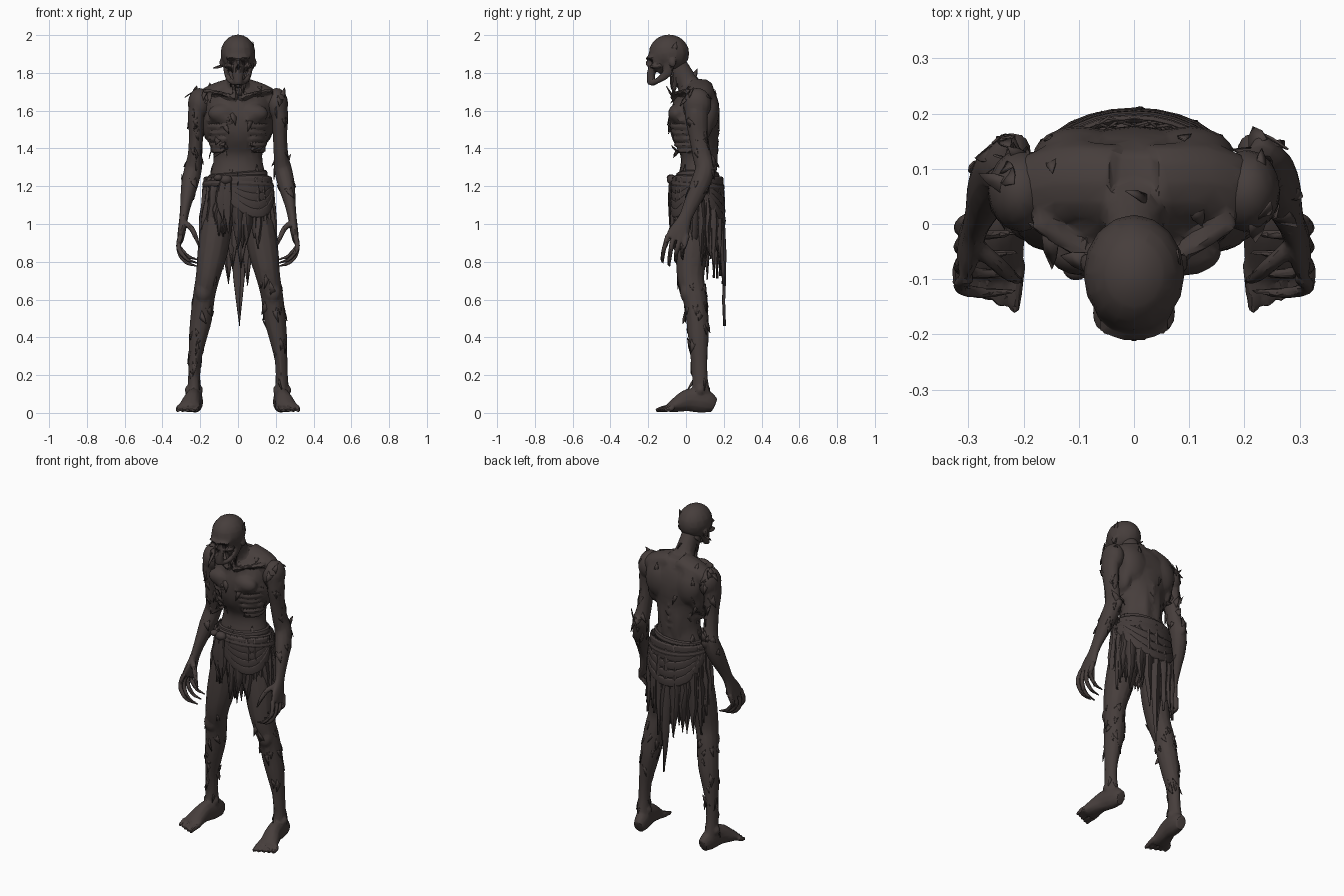
import bpy, bmesh, math, random
from mathutils import Vector, Matrix

random.seed(7)
if "Cube" in bpy.data.objects:
    bpy.data.objects.remove(bpy.data.objects["Cube"])
UP, DEPTH = (0, 0, 1), (0, 1, 0)

def material(name, colour):
    mat = bpy.data.materials.new(name)
    mat.use_nodes = True
    mat.diffuse_color = (*colour, 1)
    mat.node_tree.nodes["Principled BSDF"].inputs["Base Color"].default_value = (*colour, 1)
    return mat

skin = material("dark withered skin", (.062, .048, .045))
cloth = material("dark worn cloth", (.058, .045, .043))
hollow = material("black hollow", (.012, .009, .009))

def tube(bm, keys, side=(1, 0, 0), n=12, steps=3):
    """Loft ellipses (x, y, z, radius along side, other radius) along a smooth path."""
    keys = [Vector(k) for k in keys]
    keys = [keys[0] * 2 - keys[1]] + keys + [keys[-1] * 2 - keys[-2]]
    path, rings = [], []
    for a, b, c, d in zip(keys, keys[1:], keys[2:], keys[3:]):
        for t in (s / steps for s in range(steps)):
            path.append((b * 2 + (c - a) * t + (a * 2 - b * 5 + c * 4 - d) * t ** 2
                         + (b * 3 - a - c * 3 + d) * t ** 3) * .5)
    path.append(keys[-2])
    spots = [Vector(p[:3]) for p in path]
    for i, p in enumerate(path):
        along = (spots[min(i + 1, len(spots) - 1)] - spots[max(i - 1, 0)]).normalized()
        u = (Vector(side) - along * along.dot(side)).normalized()
        v = along.cross(u)
        turns = [math.tau * j / n for j in range(n)]
        rings.append([bm.verts.new(spots[i] + u * p[3] * math.cos(t) + v * p[4] * math.sin(t)) for t in turns])
    for lo, hi in zip(rings, rings[1:]):
        for j in range(n):
            bm.faces.new((lo[j - 1], lo[j], hi[j], hi[j - 1]))
    bm.faces.new(rings[0][::-1])
    bm.faces.new(rings[-1])

def mirrored(bm, sign, keys, **options):
    tube(bm, [(sign * k[0], *k[1:]) for k in keys], **options)

def blob(bm, centre, radii):
    place = Matrix.Translation(centre) @ Matrix.Diagonal((*radii, 1))
    bmesh.ops.create_uvsphere(bm, u_segments=16, v_segments=10, radius=1, matrix=place)

def finish(name, bm, mat):
    bmesh.ops.recalc_face_normals(bm, faces=bm.faces)
    mesh = bpy.data.meshes.new(name)
    bm.to_mesh(mesh)
    bm.free()
    mesh.materials.append(mat)
    ob = bpy.data.objects.new(name, mesh)
    bpy.context.collection.objects.link(ob)
    return ob

def sculpt(name, bm, voxel, ratio):
    """Fuse the overlapping volumes into one faceted skin."""
    ob = finish(name, bm, skin)
    fuse = ob.modifiers.new("fuse", 'REMESH')
    fuse.mode, fuse.voxel_size = 'VOXEL', voxel
    ob.modifiers.new("soften", 'SMOOTH').iterations = 2
    ob.modifiers.new("facets", 'DECIMATE').ratio = ratio
    ob.data = bpy.data.meshes.new_from_object(ob.evaluated_get(bpy.context.evaluated_depsgraph_get()))
    ob.modifiers.clear()
    ob.data.materials.clear()
    ob.data.materials.append(skin)
    return ob

# Torso: ribcage, neck, shoulder slope, collarbones, chest, shoulder blades, ribs, spine
bm = bmesh.new()
tube(bm, [(0, .06, 1.1, .14, .09), (0, .06, 1.22, .155, .105), (0, .065, 1.32, .132, .092), (0, .065, 1.4, .132, .104),
          (0, .045, 1.5, .16, .13), (0, .05, 1.6, .178, .128), (0, .06, 1.68, .16, .105), (0, .065, 1.75, .08, .06)], n=20)
tube(bm, [(0, .05, 1.67, .08, .08), (0, .0, 1.765, .054, .056), (0, -.055, 1.86, .048, .05)])
for s in (1, -1):
    mirrored(bm, s, [(.03, .075, 1.725, .05, .07), (.12, .075, 1.69, .055, .075), (.2, .06, 1.65, .05, .06)], side=UP)
    mirrored(bm, s, [(.015, -.07, 1.665, .014, .014), (.08, -.06, 1.69, .011, .014), (.18, .01, 1.705, .014, .02)], side=UP, n=8)
    mirrored(bm, s, [(.012, -.065, 1.67, .012, .012), (.045, -.07, 1.82, .01, .01)], n=8)
    blob(bm, (s * .085, -.05, 1.585), (.075, .045, .05))
    blob(bm, (s * .1, .12, 1.6), (.085, .058, .11))
    blob(bm, (s * .145, .07, 1.54), (.045, .075, .11))
    blob(bm, (s * .035, .145, 1.38), (.035, .024, .15))
    for k in range(6):
        turns = [.25 + k * .06 + j * .4 for j in range(6)]
        tube(bm, [(s * (.17 - .006 * k) * math.sin(a), .043 - (.138 - .006 * k) * math.cos(a),
                   1.56 - .033 * k - .05 * math.sin(a) + .03 * a, .011, .009) for a in turns], UP, 6)
for k in range(9):
    blob(bm, (0, .166 - .0012 * (k - 4) ** 2, 1.3 + .045 * k), (.012, .014, .015))
torso = sculpt("torso", bm, .009, .15)

# Head: cranium, face, muzzle, brow, nose, cheekbones, ears, jaw, teeth
bm = bmesh.new()
blob(bm, (0, -.09, 1.903), (.092, .107, .1))
tube(bm, [(0, -.135, 1.89, .078, .064), (0, -.145, 1.845, .066, .06), (0, -.165, 1.815, .04, .045)])
tube(bm, [(0, -.18, 1.84, .034, .028), (0, -.185, 1.79, .03, .022), (0, -.182, 1.738, .024, .02)])
blob(bm, (0, -.184, 1.878), (.066, .028, .013))
blob(bm, (0, -.2, 1.845), (.011, .014, .026))
for s in (1, -1):
    blob(bm, (s * .056, -.16, 1.835), (.02, .036, .012))
    blob(bm, (s * .088, -.07, 1.855), (.01, .018, .025))
    mirrored(bm, s, [(.068, -.085, 1.86, .014, .03), (.06, -.1, 1.8, .014, .026),
                     (.044, -.145, 1.762, .014, .016), (.01, -.182, 1.745, .016, .016)], n=8)
    for x, y in ((.006, -.203), (.018, -.196)):
        for z, tip in ((1.8, 1.776), (1.75, 1.772)):
            tube(bm, [(s * x, y, z, .006, .006), (s * x, y, tip, .003, .003)], n=6)
head = sculpt("head", bm, .006, .14)

# Eye sockets and nose hole pressed into the face
head.data.materials.append(hollow)
for x, y, z, size in ((.034, -.2, 1.853, .024), (-.034, -.2, 1.853, .024), (0, -.212, 1.825, .013)):
    for v in head.data.vertices:
        reach = (v.co - Vector((x, y, z))).length / size / 1.2
        v.co.y += .022 * max(1 - reach ** 2, 0)
    for f in head.data.polygons:
        if math.hypot(f.center.x - x, f.center.z - z) < size * .55 and f.center.y < -.12:
            f.material_index = 1

limbs = []
for s, word in ((1, "left"), (-1, "right")):
    # Arm: shoulder, long forearm, palm, clawed fingers and thumb
    bm = bmesh.new()
    blob(bm, (s * .205, .06, 1.635), (.06, .075, .085))
    blob(bm, (s * .232, .135, 1.3), (.024, .03, .04))
    mirrored(bm, s, [(.205, .055, 1.68, .04, .055), (.22, .055, 1.58, .046, .062), (.222, .065, 1.47, .038, .05),
                     (.228, .085, 1.36, .039, .05), (.238, .1, 1.29, .047, .052), (.258, .07, 1.2, .044, .052),
                     (.277, .025, 1.1, .029, .04), (.288, -.005, 1.03, .023, .036),
                     (.298, -.035, .96, .021, .056), (.306, -.055, .915, .016, .058)])
    for k in range(4):
        y, drop = -.107 + .035 * k, .018 * abs(k - 1)
        mirrored(bm, s, [(.303, y + .01, .94, .013, .015), (.315, y - .005, .885, .012, .014), (.302, y - .014, .83 + drop, .012, .013),
                         (.265, y - .018, .792 + drop, .01, .011), (.21, y - .014, .775 + drop, .004, .004)], side=DEPTH, n=8)
    mirrored(bm, s, [(.285, -.04, 1.01, .016, .016), (.245, -.075, .975, .015, .015),
                     (.222, -.095, .925, .012, .012), (.2, -.105, .87, .004, .004)], side=DEPTH, n=8)
    limbs.append(sculpt(word + "_arm", bm, .006, .13))

    # Leg: thigh, bony knee, shin, ankle, splayed foot and toes
    bm = bmesh.new()
    mirrored(bm, s, [(.09, .06, 1.14, .08, .09), (.112, .045, 1., .083, .095), (.135, .03, .85, .08, .085),
                     (.16, .025, .72, .064, .072), (.18, .045, .62, .059, .064), (.195, .06, .5, .058, .06),
                     (.212, .065, .4, .048, .054), (.228, .072, .28, .034, .041), (.232, .075, .17, .033, .042),
                     (.23, .085, .06, .038, .055)])
    blob(bm, (s * .185, -.0, .64), (.042, .032, .055))
    mirrored(bm, s, [(.19, .0, .58, .014, .014), (.215, .03, .38, .012, .014), (.23, .04, .2, .01, .012)])
    mirrored(bm, s, [(.218, .15, .04, .03, .04), (.226, .1, .06, .042, .062), (.238, .02, .068, .044, .062),
                     (.252, -.045, .045, .054, .042), (.262, -.09, .025, .06, .024)])
    for x in (.2, .267):
        blob(bm, (s * x, .075, .12), (.014, .022, .024))
    for k in range(5):
        x, tip = .208 + .026 * k, -.16 + .011 * k
        mirrored(bm, s, [(x, -.07, .032, .013, .018), (x + .006, tip + .035, .022, .012, .016),
                         (x + .008, tip, .012, .009, .01)], n=8)
    for v in bm.verts:
        v.co.z = max(v.co.z, 0)
    limbs.append(sculpt(word + "_leg", bm, .007, .12))

# Peeling strips of skin lying over the body
bm = bmesh.new()
for ob, count in [(torso, 50), (head, 8)] + [(limb, 30) for limb in limbs]:
    bare = [f for f in ob.data.polygons if f.center.z > .15 and not .75 < f.center.z < 1.15 and (ob != head or f.center.y > -.1)]
    for f in random.sample(bare, count):
        n, long = f.normal, random.uniform(.04, .085)
        down = Vector((random.uniform(-.6, .6), random.uniform(-.6, .6), random.choice((-1, -1, 1))))
        down = (down - n * down.dot(n)).normalized()
        across = n.cross(down) * random.uniform(.01, .02)
        base = f.center - n * .003
        rim = [base + across, base - across, base - across * .8 + down * long * .5 + n * .005,
               base + down * long + n * .007, base + across * .6 + down * long * .6 + n * .006]
        bm.faces.new([bm.verts.new(p) for p in rim])
finish("torn_skin", bm, skin).modifiers.new("thickness", 'SOLIDIFY').thickness = .004

def around(a, z, out=0):
    """Point on the hanging cloth; angle zero is the front."""
    flare = min((1.26 - z) / .22, 1)
    return Vector(((.168 + .033 * flare + out) * math.sin(a), .062 - (.125 + .014 * flare + out) * math.cos(a), z))

# Ragged skirt: two layers of folded, pointed strips, longest behind
bm = bmesh.new()
widths, count = (1.25, 1.3, 1.3, 1.25, 1.1, .6, .03), 22
for layer, i in ((layer, i) for layer in range(2) for i in range(count)):
    a = math.tau * (i + layer * .5) / count
    length = .44 - .08 * math.cos(a) + random.uniform(-.09, .1) - .03 * layer
    if i == count // 2 and not layer:
        length = .79
    lean, rows = random.uniform(-.08, .08), []
    for r, w in enumerate(widths):
        t, half = r / (len(widths) - 1), w * math.pi / count
        wave = random.uniform(-.004, .005) - .007 * layer
        rows.append([bm.verts.new(around(a + lean * t + d * half, 1.25 - length * t, wave + bump))
                     for d, bump in ((-1, -.004), (random.uniform(-.3, .3), .008), (1, -.002))])
    for top, low in zip(rows, rows[1:]):
        for j in range(2):
            bm.faces.new((top[j], top[j + 1], low[j + 1], low[j]))
finish("ragged_skirt", bm, cloth).modifiers.new("thickness", 'SOLIDIFY').thickness = .005

# Waist wrap: rolled bands, draped folds front and back, side knot with loose ends
bm = bmesh.new()
for k in range(3):
    turns = [math.tau * j / 16 for j in range(17)]
    tube(bm, [(*around(a, 1.255 - .025 * k + .012 * math.sin(a + k), .012 * k - .024), .02, .014) for a in turns], UP, 8, 2)
for k in range(5):
    for start, sweep, sag in ((-.4, 1.9, .03), (math.pi - 1.4, 2.8, .04)):
        tube(bm, [(*around(start + sweep * t, 1.225 - .012 * k - sag * k * math.sin(math.pi * t), .001), .026, .009)
                  for t in (j / 7 for j in range(8))], UP, 8, 2)
blob(bm, (-.065, -.075, 1.235), (.034, .026, .026))
blob(bm, (-.105, -.08, 1.245), (.024, .022, .018))
for x, low in ((-.08, 1.02), (-.05, .95)):
    tube(bm, [(x, -.08, 1.23, .016, .01), (x - .01, -.088, 1.12, .024, .007), (x, -.083, low, .003, .003)], n=8)
finish("waist_wrap", bm, cloth)

# Crisp creases, soft curves
for ob in [o for o in bpy.context.collection.objects if o.type == 'MESH']:
    bpy.ops.object.select_all(action='DESELECT')
    ob.select_set(True)
    bpy.context.view_layer.objects.active = ob
    bpy.ops.object.shade_smooth_by_angle(angle=math.radians(26))
